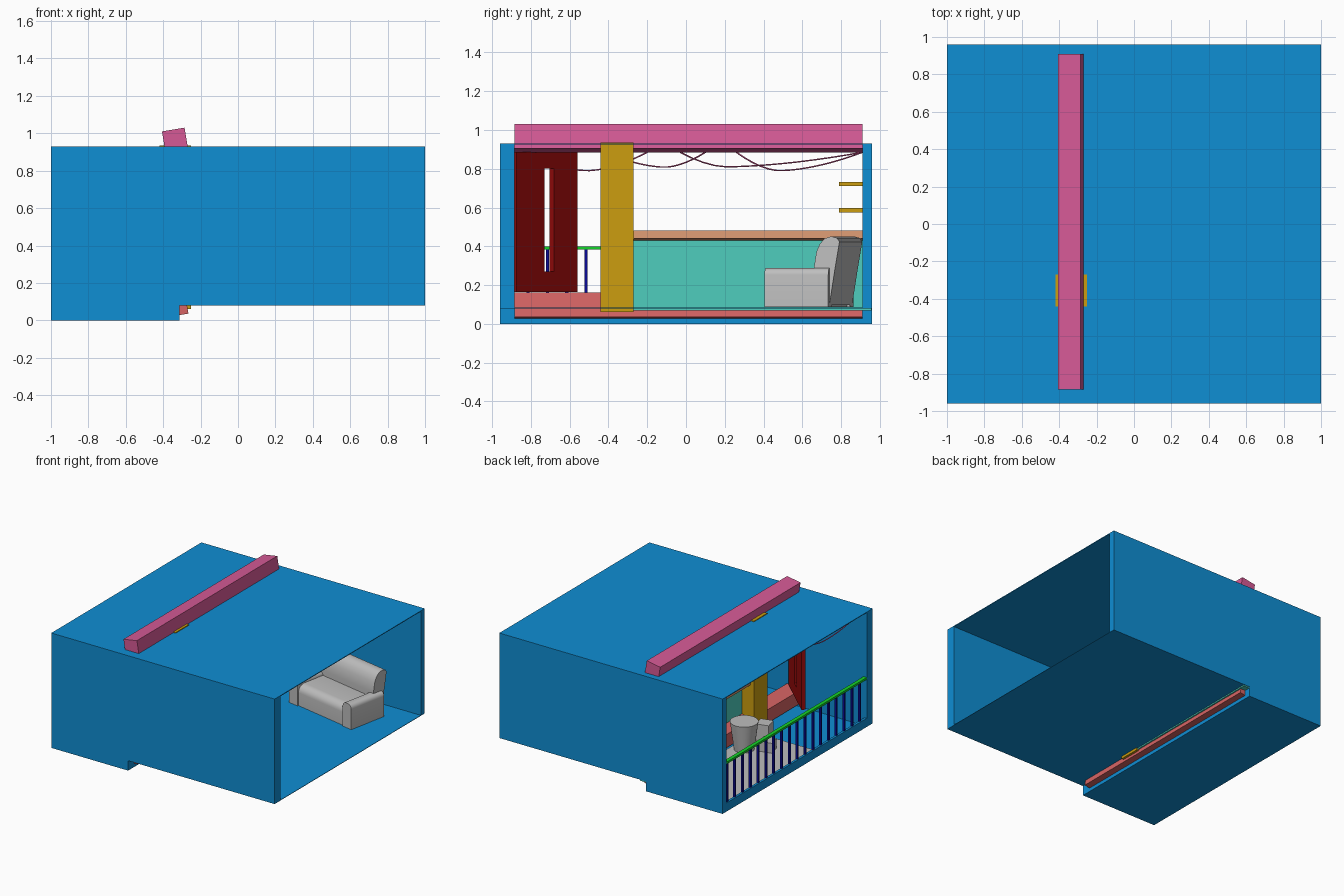
import bpy, bmesh, math
from mathutils import Matrix

if "Cube" in bpy.data.objects:
    bpy.data.objects.remove(bpy.data.objects["Cube"])


def mat(name, r, g, b):
    m = bpy.data.materials.new(name)
    lin = [(c / 255 / 12.92) if c < 10 else ((c / 255 + 0.055) / 1.055) ** 2.4 for c in (r, g, b)]
    m.diffuse_color = (*lin, 1)
    m.use_nodes = True
    m.node_tree.nodes["Principled BSDF"].inputs["Base Color"].default_value = m.diffuse_color
    return m


BLUE = mat("wall_blue", 15, 142, 212)
PINK = mat("beam_pink", 214, 90, 150)
MUSTARD = mat("mustard", 204, 158, 16)
TEAL = mat("panel_teal", 78, 206, 190)
SALMON = mat("sill_salmon", 214, 100, 100)
TAN = mat("ledge_tan", 214, 150, 112)
RED = mat("door_red", 150, 10, 10)
GREEN = mat("rail_green", 20, 210, 40)
NAVY = mat("bar_navy", 10, 10, 150)
GREY = mat("grey", 190, 190, 190)


def obj(name, bm, m, world=None, smooth=False):
    bmesh.ops.recalc_face_normals(bm, faces=bm.faces)
    me = bpy.data.meshes.new(name)
    bm.to_mesh(me)
    bm.free()
    me.materials.append(m)
    o = bpy.data.objects.new(name, me)
    bpy.context.collection.objects.link(o)
    if world:
        o.matrix_world = world
    if smooth:
        bpy.context.view_layer.objects.active = o
        o.select_set(True)
        bpy.ops.object.shade_smooth_by_angle(angle=math.radians(35))
        o.select_set(False)
    return o


def prism(name, pts, a, b, m, axis="y", world=None, smooth=False):
    """Extrude a profile: (x, z) along y, or (y, z) along x."""
    bm = bmesh.new()
    def put(p, t):
        return bm.verts.new((p[0], t, p[1]) if axis == "y" else (t, p[0], p[1]))
    r0, r1 = [put(p, a) for p in pts], [put(p, b) for p in pts]
    bm.faces.new(r0)
    bm.faces.new(r1)
    n = len(pts)
    for i in range(n):
        bm.faces.new((r0[i], r0[(i + 1) % n], r1[(i + 1) % n], r1[i]))
    return obj(name, bm, m, world, smooth)


def box(name, x, y, z, m, world=None):
    return prism(name, [(x[0], z[0]), (x[1], z[0]), (x[1], z[1]), (x[0], z[1])],
                 y[0], y[1], m, "y", world)


def tilted(name, front, low, w, h, y0, y1, m):
    """Beam whose section is rolled 9.5 degrees about its lower front edge."""
    c, s = math.cos(math.radians(9.5)), math.sin(math.radians(9.5))
    pts = [(front + u * c - v * s, low + u * s + v * c)
           for u, v in ((0, 0), (0, h), (-w, h), (-w, 0))]
    return prism(name, pts, y0, y1, m)


# Room shell: stepped side walls, thin roof, two floor levels and the step
wall = [(-1, 0), (-0.312, 0), (-0.312, 0.08), (1, 0.08), (1, 0.93), (-1, 0.93)]
prism("front_wall", wall, -0.96, -0.885, BLUE)
prism("back_wall", wall, 0.91, 0.96, BLUE)
box("roof", (-1, 1), (-0.885, 0.91), (0.924, 0.93), BLUE)
prism("stepped_floor", [(-1, 0), (-0.312, 0), (-0.312, 0.08), (1, 0.08), (1, 0.084),
                        (-0.316, 0.084), (-0.316, 0.004), (-1, 0.004)], -0.885, 0.91, BLUE)
box("balcony_curb", (-1, -0.98), (-0.885, 0.91), (0.004, 0.07), BLUE)

# Partition between room and balcony
tilted("top_beam", -0.265, 0.905, 0.122, 0.127, -0.885, 0.91, PINK)
tilted("bottom_sill", -0.265, 0.036, 0.122, 0.127, -0.885, 0.91, SALMON)
box("column", (-0.42, -0.25), (-0.44, -0.27), (0.06, 0.936), MUSTARD)
box("low_panel", (-0.312, -0.26), (-0.27, 0.957), (0.07, 0.45), TEAL)
tilted("window_ledge", -0.2, 0.441, 0.19, 0.042, -0.27, 0.91, TAN)

# Open door with a narrow upright window slot, swung out over the balcony
bm = bmesh.new()
xs, zs = (0, 0.212, 0.282, 0.46), (0.165, 0.27, 0.8, 0.885)
grid = [[bm.verts.new((x, 0, z)) for z in zs] for x in xs]
for i in range(3):
    for k in range(3):
        if (i, k) != (1, 1):
            bm.faces.new((grid[i][k], grid[i + 1][k], grid[i + 1][k + 1], grid[i][k + 1]))
door = obj("door", bm, RED, Matrix.Translation((-0.315, -0.885, 0)) @
           Matrix.Rotation(math.radians(137), 4, "Z"))
sol = door.modifiers.new("thickness", "SOLIDIFY")
sol.thickness = 0.03
sol.offset = 0

# Balcony railing
box("hand_rail", (-1.0, -0.97), (-0.885, 0.91), (0.383, 0.4), GREEN)
for i in range(18):
    y = -0.815 + 0.1 * i
    box(f"rail_bar_{i + 1}", (-0.993, -0.977), (y - 0.008, y + 0.008), (0.06, 0.384), NAVY)

# Balcony mat, round tapered table and two low boxes
box("balcony_mat", (-0.92, -0.4), (-0.31, 0.85), (0.004, 0.015), GREY)
bm = bmesh.new()
bmesh.ops.create_cone(bm, cap_ends=True, segments=32, radius1=0.075, radius2=0.105, depth=0.225)
obj("round_table", bm, GREY, Matrix.Translation((-0.5, -0.03, 0.127)), True)
for name, x, y, h in (("tall_box", -0.53, -0.25, 0.14), ("low_box", -0.65, -0.12, 0.08)):
    box(name, (-0.05, 0.05), (-0.05, 0.05), (0.015, 0.015 + h), GREY,
        Matrix.Translation((x, y, 0)) @ Matrix.Rotation(0.25, 4, "Z"))

# Sofa, turned slightly; local origin is its right front bottom corner
sofa = Matrix.Translation((0.73, 0.405, 0.088)) @ Matrix.Rotation(math.radians(-11.3), 4, "Z")


def rounded(x0, x1, h, r, n=6):
    """Upright profile with rounded top corners."""
    arc = [(r * math.cos(t * math.pi / 2 / n), r * math.sin(t * math.pi / 2 / n)) for t in range(n + 1)]
    return ([(x0, 0), (x1, 0)] + [(x1 - r + a, h - r + b) for a, b in arc]
            + [(x0 + r - a, h - r + b) for a, b in reversed(arc)])


L = 0.66
for name, x in (("right_arm", -0.09), ("left_arm", -L)):
    prism(name, rounded(x, x + 0.09, 0.2, 0.035), 0, 0.335, GREY, "y", sofa, True)
prism("sofa_seat", rounded(0.01, 0.32, 0.165, 0.06), -L + 0.085, -0.085, GREY, "x", sofa, True)
prism("sofa_back", [(0.27, 0.01), (0.335, 0.01), (0.365, 0.2), (0.388, 0.335), (0.375, 0.355),
                    (0.345, 0.363), (0.31, 0.352), (0.285, 0.325), (0.267, 0.285), (0.255, 0.21)],
      -L + 0.03, -0.03, GREY, "x", sofa, True)

# Wall shelves
for name, z in (("lower_shelf", 0.575), ("upper_shelf", 0.71)):
    box(name, (-0.1, 0.5), (0.79, 0.91), (z, z + 0.022), MUSTARD)

# Sagging strings under the balcony roof: (start, end, lowest height, where it sags most)
strings = [((-0.92, -0.88), (-0.8, -0.2), 0.79, 0.55), ((-0.8, -0.42), (-0.45, 0.1), 0.808, 0.6),
           ((-0.45, -0.03), (-0.85, 0.91), 0.81, 0.25), ((-0.85, 0.26), (-0.45, 0.91), 0.79, 0.34)]
for i, ((xa, ya), (xb, yb), low, mid) in enumerate(strings):
    cu = bpy.data.curves.new("string", "CURVE")
    cu.dimensions = "3D"
    cu.bevel_depth = 0.004
    cu.bevel_resolution = 1
    sp = cu.splines.new("POLY")
    sp.points.add(16)
    for k, p in enumerate(sp.points):
        t = k / 16
        s = 1 - t / mid if t < mid else (t - mid) / (1 - mid)
        p.co = (xa + (xb - xa) * t, ya + (yb - ya) * t, low + (0.885 - low) * s ** 1.7, 1)
    cu.materials.append(PINK)
    o = bpy.data.objects.new(f"hanging_string_{i + 1}", cu)
    bpy.context.collection.objects.link(o)
